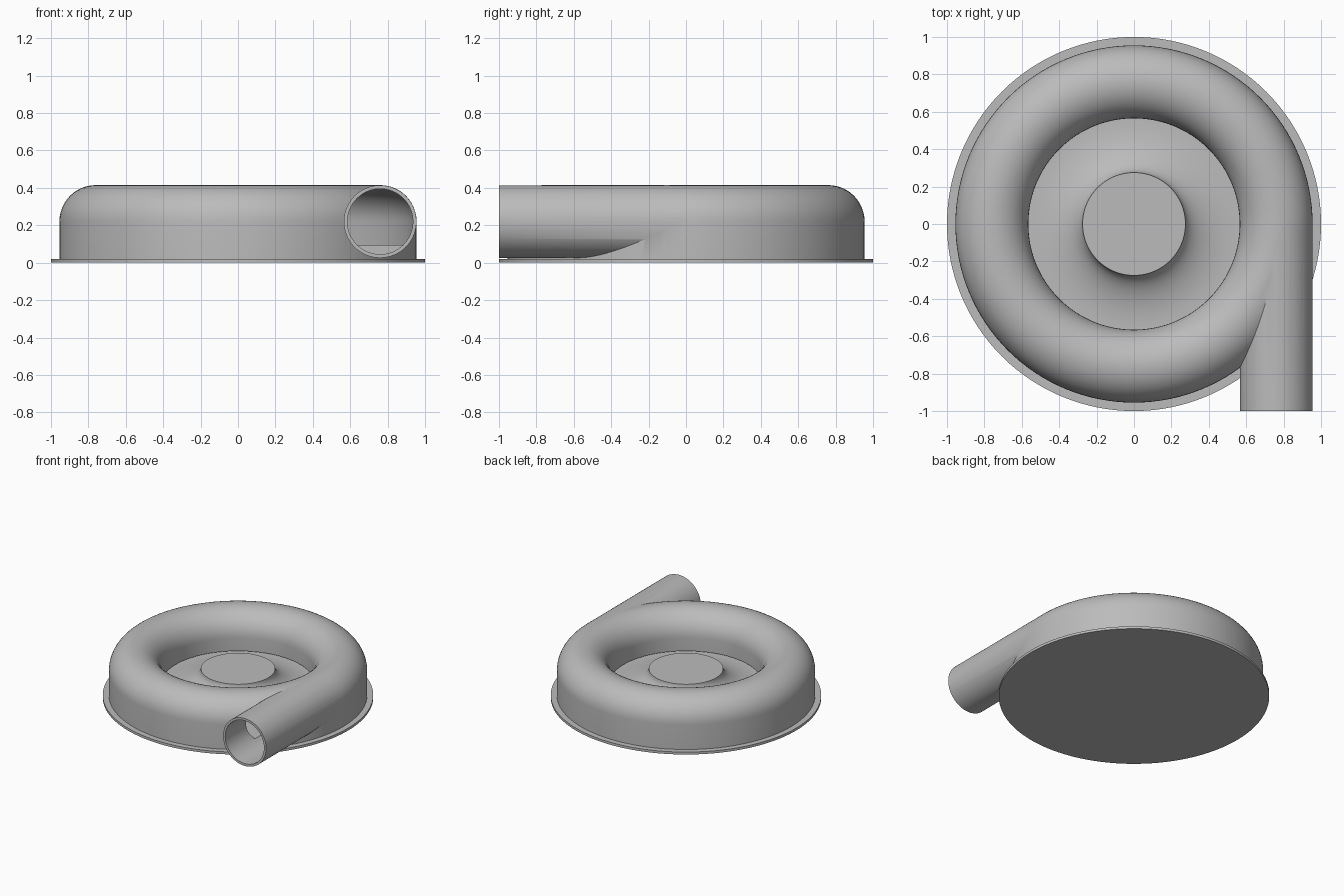
import bpy, bmesh
from math import sin, cos, pi
from mathutils import Matrix

SEGMENTS = 128
RING, AXIS_Z, TUBE = 0.76, 0.22, 0.195   # volute centre line and tube radius
VOID = 0.178                             # inner radius of the volute

cube = bpy.data.objects.get("Cube")
if cube:
    bpy.data.objects.remove(cube, do_unlink=True)

grey = bpy.data.materials.new("plain grey")
grey.use_nodes = True
grey.diffuse_color = (0.5, 0.5, 0.5, 1)
grey.node_tree.nodes["Principled BSDF"].inputs["Base Color"].default_value = (0.5, 0.5, 0.5, 1)


def finish(bm, name):
    bmesh.ops.recalc_face_normals(bm, faces=bm.faces)
    mesh = bpy.data.meshes.new(name)
    bm.to_mesh(mesh)
    bm.free()
    mesh.materials.append(grey)
    obj = bpy.data.objects.new(name, mesh)
    bpy.context.collection.objects.link(obj)
    return obj


def lathe(name, profile, closed=False):
    """Spin a list of (radius, height) points about the z axis."""
    bm = bmesh.new()
    verts = [bm.verts.new((r, 0, z)) for r, z in profile]
    pairs = list(zip(verts, verts[1:]))
    if closed:
        pairs.append((verts[-1], verts[0]))
    edges = [bm.edges.new(p) for p in pairs]
    bmesh.ops.spin(bm, geom=verts + edges, cent=(0, 0, 0), axis=(0, 0, 1),
                   angle=2 * pi, steps=SEGMENTS)
    bmesh.ops.remove_doubles(bm, verts=bm.verts, dist=1e-5)
    return finish(bm, name)


def pipe(name, radius, front, back):
    """Solid cylinder along y, in line with the volute's side."""
    bm = bmesh.new()
    place = (Matrix.Translation((RING, (front + back) / 2, AXIS_Z))
             @ Matrix.Rotation(pi / 2, 4, "X"))
    bmesh.ops.create_cone(bm, cap_ends=True, segments=64, radius1=radius,
                          radius2=radius, depth=back - front, matrix=place)
    return finish(bm, name)


def crown(radius, steps=24):
    """Half circle over the volute, from its outer to its inner side."""
    return [(RING + radius * cos(pi * i / steps), AXIS_Z + radius * sin(pi * i / steps))
            for i in range(steps + 1)]


def boolean(obj, tool, operation):
    mod = obj.modifiers.new(operation.lower(), "BOOLEAN")
    mod.operation, mod.solver, mod.object = operation, "EXACT", tool
    bpy.context.view_layer.objects.active = obj
    bpy.ops.object.modifier_apply(modifier=mod.name)
    bpy.data.objects.remove(tool, do_unlink=True)


# Round base plate
base_plate = lathe("base_plate", [(0, 0), (1, 0), (1, 0.02), (0, 0.02)])

# Volute housing with its straight outlet, then hollowed out
inner, floor = RING - TUBE, 0.098
housing = lathe("volute_housing", [(0, 0.01), (RING + TUBE, 0.01)] + crown(TUBE)
                + [(inner, floor), (0, floor)])
boolean(housing, pipe("outlet_pipe", TUBE - 0.001, -1, 0), "UNION")
void = lathe("volute_void", crown(VOID) + [(RING - VOID, 0.115), (0.56, 0.115),
             (0.56, 0.096), (RING + VOID, 0.096)], closed=True)
boolean(housing, void, "DIFFERENCE")
boolean(housing, pipe("outlet_bore", 0.175, -1.1, 0), "DIFFERENCE")

# Flared hub in the central opening
hub_r, rim_r, top, low = 0.275, 0.555, 0.235, 0.1
flare = [(rim_r - (rim_r - hub_r) * sin(pi / 2 * i / 16),
          top - (top - low) * cos(pi / 2 * i / 16)) for i in range(17)]
hub = lathe("flared_hub", [(0, 0.05), (rim_r, 0.05)] + flare + [(0, top)])

# Smooth shading with crisp edges
bpy.ops.object.select_all(action="DESELECT")
for obj in (base_plate, housing, hub):
    obj.select_set(True)
bpy.context.view_layer.objects.active = housing
bpy.ops.object.shade_smooth_by_angle(angle=pi / 6)
